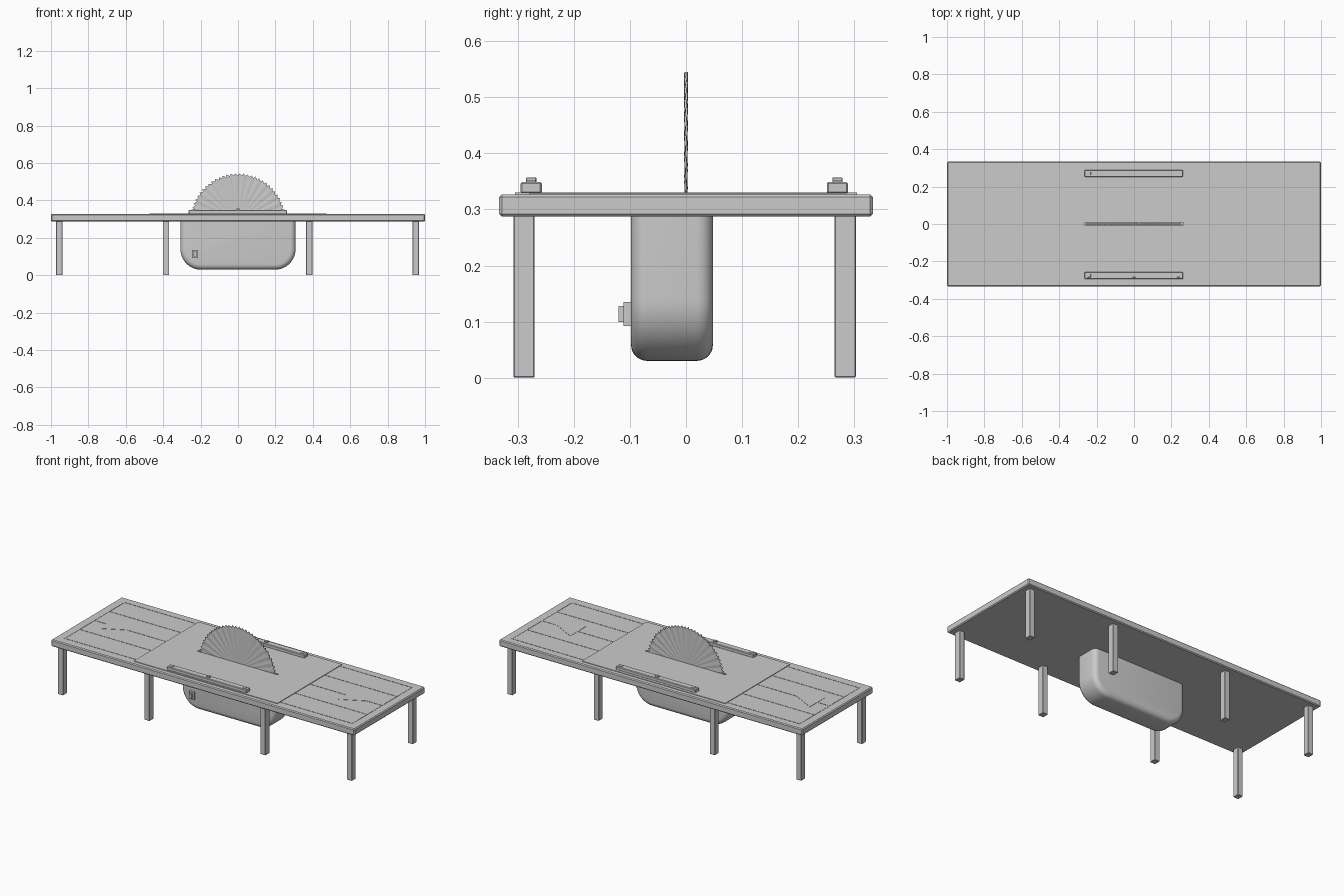
import bpy, bmesh, math

if "Cube" in bpy.data.objects:
    bpy.data.objects.remove(bpy.data.objects["Cube"])


def finish(name, bm, smooth=False):
    bmesh.ops.recalc_face_normals(bm, faces=bm.faces[:])
    me = bpy.data.meshes.new(name)
    bm.to_mesh(me)
    bm.free()
    ob = bpy.data.objects.new(name, me)
    bpy.context.collection.objects.link(ob)
    if smooth:
        bpy.ops.object.select_all(action='DESELECT')
        ob.select_set(True)
        bpy.context.view_layer.objects.active = ob
        bpy.ops.object.shade_smooth_by_angle(angle=math.radians(40))
    return ob


def box(name, x0, x1, y0, y1, z0, z1, bevel=0.0, segs=1):
    bm = bmesh.new()
    bmesh.ops.create_cube(bm, size=1)
    for v in bm.verts:
        v.co = ((x0 + x1) / 2 + v.co.x * (x1 - x0),
                (y0 + y1) / 2 + v.co.y * (y1 - y0),
                (z0 + z1) / 2 + v.co.z * (z1 - z0))
    if bevel:
        bmesh.ops.bevel(bm, geom=bm.edges[:], offset=bevel, segments=segs,
                        affect='EDGES', profile=0.5)
    return finish(name, bm)


def prism(name, pts, z0, z1):
    bm = bmesh.new()
    f = bm.faces.new([bm.verts.new((x, y, z0)) for x, y in pts])
    r = bmesh.ops.extrude_face_region(bm, geom=[f])
    for v in r['geom']:
        if isinstance(v, bmesh.types.BMVert):
            v.co.z = z1
    return finish(name, bm)


# Table top and raised centre plate
top = box("table_top", -1, 1, -0.333, 0.333, 0.287, 0.327, 0.005)
plate = box("centre_plate", -0.473, 0.473, -0.305, 0.305, 0.325, 0.3305)

# Blade slot through both
slot = box("slot_cutter", -0.265, 0.265, -0.006, 0.006, 0.2, 0.4)
slot.hide_render = True
slot.hide_set(True)
for ob in (top, plate):
    m = ob.modifiers.new("slot", 'BOOLEAN')
    m.operation = 'DIFFERENCE'
    m.solver = 'EXACT'
    m.object = slot

# Eight legs
for x in (-0.955, -0.385, 0.38, 0.95):
    for side, y in (("front", -0.289), ("back", 0.284)):
        box(side + "_leg", x - 0.017, x + 0.017, y - 0.019, y + 0.019,
            0, 0.29, 0.002)

# Saw blade with alternately set teeth
bm = bmesh.new()
N, R, CZ = 72, 0.255, 0.29
rings = []
for side in (-1, 1):
    ring = []
    for i in range(N):
        for frac, rad, lean in ((0.0, R - 0.012, 0), (0.75, R, 1)):
            a = 2 * math.pi * (i + frac) / N
            y = side * 0.002 + lean * (0.0012 if i % 2 else -0.0012)
            ring.append(bm.verts.new((rad * math.cos(a), y,
                                      CZ + rad * math.sin(a))))
    hub = bm.verts.new((0, side * 0.002, CZ))
    for i in range(2 * N):
        bm.faces.new((hub, ring[i], ring[(i + 1) % (2 * N)]))
    rings.append(ring)
for i in range(2 * N):
    j = (i + 1) % (2 * N)
    bm.faces.new((rings[0][i], rings[0][j], rings[1][j], rings[1][i]))
finish("saw_blade", bm)

# Motor housing: rounded profile, then softened side rims
bm = bmesh.new()
HX, HZ, RAD = 0.308, 0.03, 0.11
prof = [(-HX, 0.289)]
for cx, start in ((-HX + RAD, 180), (HX - RAD, 270)):
    for i in range(13):
        a = math.radians(start + 90 * i / 12)
        prof.append((cx + RAD * math.cos(a), HZ + RAD + RAD * math.sin(a)))
prof.append((HX, 0.289))
f = bm.faces.new([bm.verts.new((x, -0.098, z)) for x, z in prof])
r = bmesh.ops.extrude_face_region(bm, geom=[f])
for v in r['geom']:
    if isinstance(v, bmesh.types.BMVert):
        v.co.y = 0.048
bm.normal_update()
rim = [e for e in bm.edges
       if abs(e.verts[0].co.y - e.verts[1].co.y) < 1e-5
       and min(v.co.z for v in e.verts) < 0.288]
bmesh.ops.bevel(bm, geom=rim, offset=0.028, segments=5, affect='EDGES',
                profile=0.5)
finish("motor_housing", bm, True)

# Power switch
box("switch_base", -0.246, -0.214, -0.111, -0.095, 0.092, 0.135)
box("switch_button", -0.238, -0.222, -0.120, -0.110, 0.099, 0.128)

# Guide rails with small studs
for side, y in (("front", -0.276), ("back", 0.27)):
    box(side + "_rail", -0.264, 0.262, y - 0.019, y + 0.019,
        0.328, 0.349, 0.003)
    for x in (-0.24, 0, 0.238):
        h = 0.357 if x == 0 else 0.352
        box(side + "_rail_stud", x - 0.009, x + 0.009, y - 0.009, y + 0.009,
            0.345, h, 0.001)

# Raised guide lines and direction arrows on both outer tables
for s in (-1, 1):
    ends = sorted((s * 0.473, s * 0.95))
    for y in (-0.278, -0.137, 0.143, 0.284):
        box("guide_line", ends[0], ends[1], y - 0.002, y + 0.002,
            0.326, 0.3285)
    box("end_line", s * 0.948 - 0.002, s * 0.948 + 0.002, -0.278, 0.284,
        0.326, 0.3285)
    a0 = -0.87 if s < 0 else 0.71
    prism("arrow", [(a0, -0.07), (a0 + 0.14, 0.003), (a0, 0.076)],
          0.326, 0.3285)
    for n, (x0, x1) in enumerate(((ends[0], a0), (a0 + 0.14, ends[1]))):
        box("arrow_line", x0, x1, 0.001, 0.005, 0.326, 0.3285)
